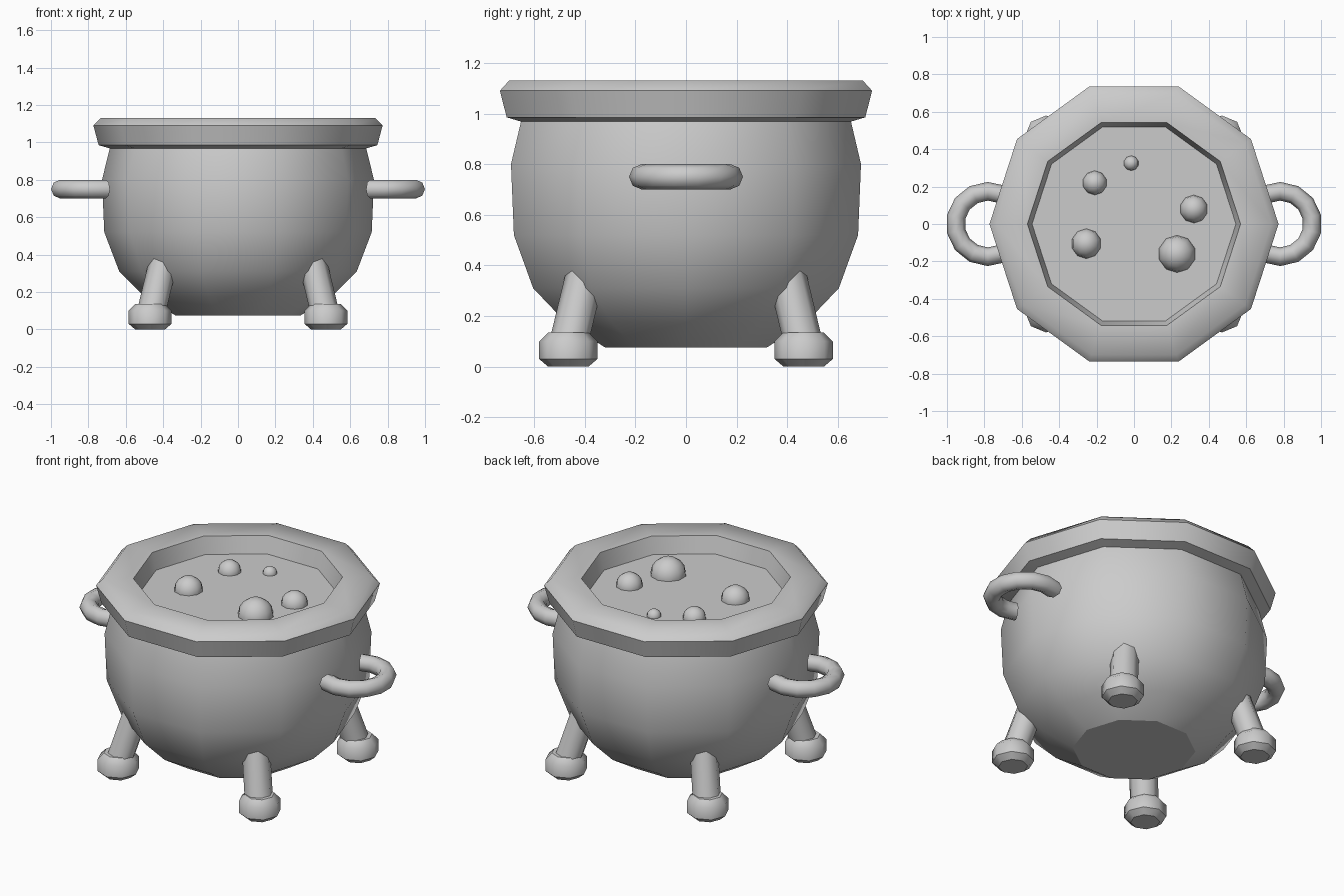
import bpy, bmesh
from math import sin, cos, pi, radians
from mathutils import Vector, Matrix

if "Cube" in bpy.data.objects:
    bpy.data.objects.remove(bpy.data.objects["Cube"])


def finish(bm, name, angle):
    """Smooth shading with edges sharper than angle kept hard."""
    bmesh.ops.recalc_face_normals(bm, faces=bm.faces)
    for f in bm.faces:
        f.smooth = True
    for e in bm.edges:
        if len(e.link_faces) == 2 and e.calc_face_angle(0) > radians(angle):
            e.smooth = False
    me = bpy.data.meshes.new(name)
    bm.to_mesh(me)
    bm.free()
    ob = bpy.data.objects.new(name, me)
    bpy.context.collection.objects.link(ob)
    return ob


def skin(bm, rings, cap_start=False, cap_end=False):
    """Bridge consecutive rings of points with quads."""
    vs = [[bm.verts.new(p) for p in r] for r in rings]
    n = len(vs[0])
    for a, b in zip(vs, vs[1:]):
        for i in range(n):
            j = (i + 1) % n
            bm.faces.new((a[i], a[j], b[j], b[i]))
    for use, ring in ((cap_start, vs[0]), (cap_end, vs[-1])):
        if use:
            cap = bm.faces.new(ring)
            for e in cap.edges:
                e.smooth = False


def lathe(name, profile, sides, angle, cap_start=False, cap_end=False, center=(0, 0)):
    bm = bmesh.new()
    rings = [[Vector((center[0] + r * cos(2 * pi * i / sides),
                      center[1] + r * sin(2 * pi * i / sides), z))
              for i in range(sides)] for r, z in profile]
    skin(bm, rings, cap_start, cap_end)
    return finish(bm, name, angle)


# Pot body, rim and liquid: ten-sided turned shapes
lathe("pot_body", [(0.335, 0.075), (0.50, 0.175), (0.635, 0.31), (0.715, 0.52),
                   (0.727, 0.80), (0.685, 0.97)], 10, 50, cap_start=True)
lathe("pot_rim", [(0.675, 0.965), (0.745, 0.985), (0.773, 1.09), (0.735, 1.13),
                  (0.57, 1.13), (0.545, 1.03)], 10, 50)
lathe("liquid_surface", [(0.547, 1.03)], 10, 50, cap_start=True)

# Bubbles half sunk in the liquid
for k, (x, y, r) in enumerate([(0.23, -0.16, 0.10), (-0.255, -0.105, 0.08),
                               (0.32, 0.08, 0.075), (-0.21, 0.22, 0.065),
                               (-0.015, 0.325, 0.04)]):
    bm = bmesh.new()
    bmesh.ops.create_uvsphere(bm, u_segments=10, v_segments=8, radius=r,
                              matrix=Matrix.Translation((x, y, 1.03)))
    finish(bm, f"bubble_{k + 1}", 50)

# Side handles: arcs of round bar lying flat
for side, sx in (("right", 1), ("left", -1)):
    bm = bmesh.new()
    rings = []
    for k in range(10):
        a = radians(-115 + 230 * k / 9)
        rings.append([])
        for i in range(8):
            t = 2 * pi * i / 8
            r = 0.175 + 0.05 * cos(t)
            rings[-1].append(Vector((sx * (0.78 + r * cos(a)), r * sin(a),
                                     0.75 + 0.05 * sin(t))))
    skin(bm, rings, True, True)
    finish(bm, f"{side}_handle", 50)

# Four splayed legs with stepped feet
for fb, sy in (("front", -1), ("back", 1)):
    for side, sx in (("right", 1), ("left", -1)):
        lathe(f"{fb}_{side}_foot", [(0.08, 0), (0.115, 0.03), (0.115, 0.10), (0.08, 0.135)],
              8, 47, True, True, (sx * 0.47, sy * 0.465))
        bm = bmesh.new()
        rings = []
        for c, z in ((0.462, 0.10), (0.39, 0.40)):
            rings.append([Vector((sx * c + 0.078 * cos(pi * i / 4),
                                  sy * c + 0.078 * sin(pi * i / 4), z)) for i in range(8)])
        skin(bm, rings, True, True)
        finish(bm, f"{fb}_{side}_leg", 50)
